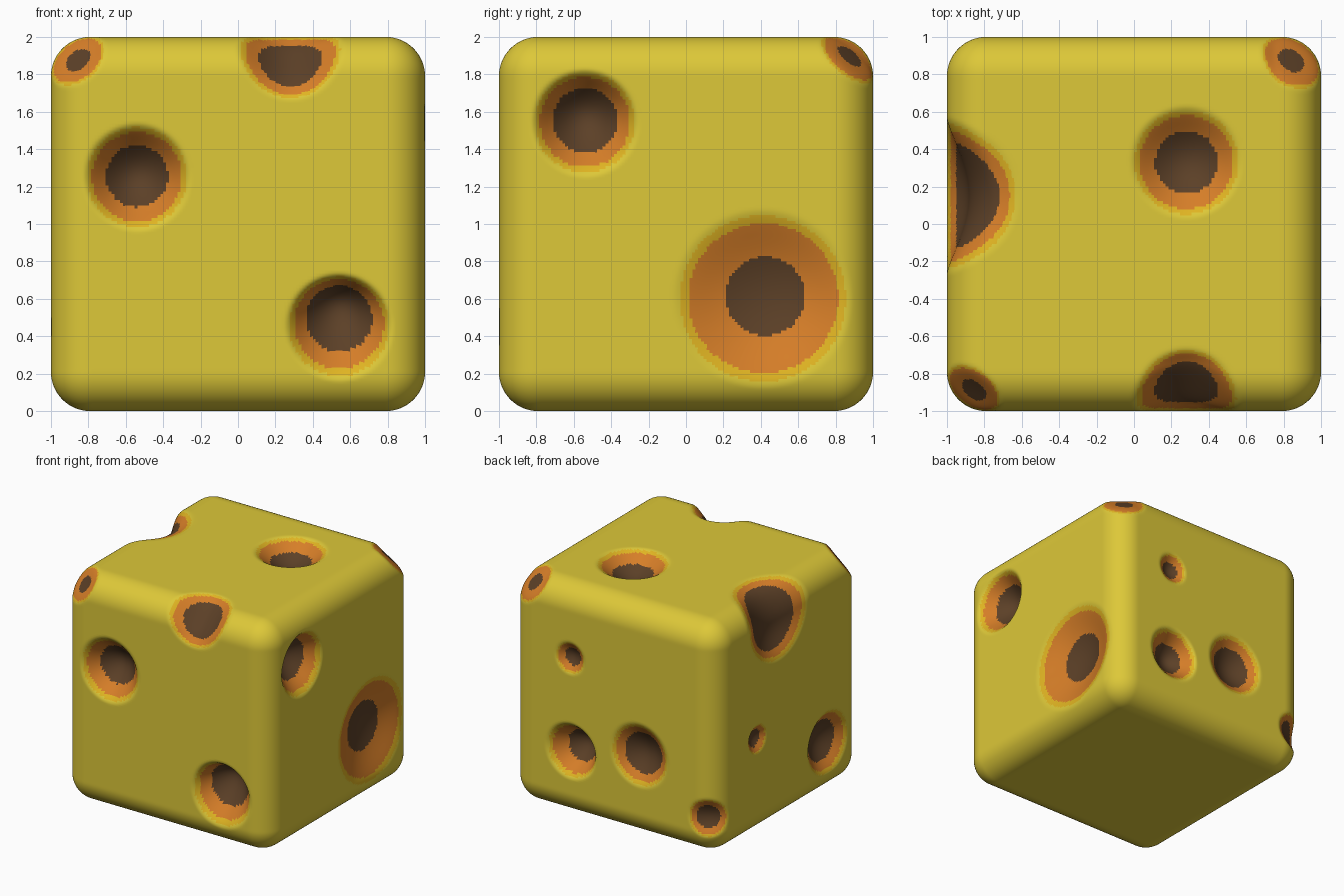
import bpy, bmesh
from mathutils import Vector

if "Cube" in bpy.data.objects:
    bpy.data.objects.remove(bpy.data.objects["Cube"])

R_EDGE = 0.21          # edge rounding radius
CUTS = 129             # grid density per side


def material(name, rgb255):
    def lin(c):
        c /= 255
        return c / 12.92 if c < 0.04045 else ((c + 0.055) / 1.055) ** 2.4
    m = bpy.data.materials.new(name)
    m.diffuse_color = (*[lin(c) for c in rgb255], 1)
    m.use_nodes = True
    m.node_tree.nodes["Principled BSDF"].inputs["Base Color"].default_value = m.diffuse_color
    return m


# craters: centre, rim radius, dark fraction, push vector (inward direction * depth)
CRATERS = [
    # front face
    ((-0.54, -1.0, 1.25), 0.24, 0.69, (0.0, 0.21, 0.01)),
    ((0.54, -1.0, 0.45), 0.24, 0.74, (0.0, 0.23, 0.09)),
    # right face
    ((1.0, -0.54, 1.54), 0.24, 0.72, (-0.22, 0.0, 0.03)),
    ((1.0, 0.41, 0.60), 0.40, 0.53, (-0.13, 0.02, 0.02)),
    # top face
    ((0.28, 0.33, 2.0), 0.25, 0.67, (0.0, 0.0, -0.15)),
    # back face
    ((0.42, 1.0, 1.39), 0.12, 0.64, (0.0, -0.07, 0.0)),
    ((0.41, 1.0, 0.58), 0.205, 0.66, (-0.05, -0.20, 0.03)),
    ((-0.25, 1.0, 0.72), 0.235, 0.76, (0.0, -0.13, 0.0)),
    # left face
    ((-1.0, 0.44, 0.85), 0.11, 0.68, (0.06, 0.0, 0.0)),
    ((-1.0, -0.53, 0.45), 0.24, 0.74, (0.14, 0.0, 0.0)),
    # edges
    ((0.28, -0.94, 1.94), 0.24, 0.70, (0.0, 0.09, -0.09)),
    ((-0.99, 0.15, 1.83), 0.35, 0.80, (0.12, 0.0, -0.09)),
    ((-0.89, 0.97, 0.33), 0.145, 0.68, (0.03, -0.06, 0.0)),
    # corners
    ((-0.88, -0.91, 1.90), 0.15, 0.50, (0.04, 0.04, -0.04)),
    ((0.86, 0.89, 1.91), 0.16, 0.50, (-0.04, -0.04, -0.04)),
]
CRATERS = [(Vector(c), r, f, Vector(v)) for c, r, f, v in CRATERS]
REACH = 1.2            # soft rim reaches a little beyond the coloured ring


def rounded(p):
    lim = 1 - R_EDGE
    q = Vector([max(-lim, min(lim, c)) for c in p])
    return q + (p - q).normalized() * R_EDGE + Vector((0, 0, 1))


# dense rounded block
bm = bmesh.new()
bmesh.ops.create_cube(bm, size=2)
bmesh.ops.subdivide_edges(bm, edges=bm.edges[:], cuts=CUTS, use_grid_fill=True)
for v in bm.verts:
    v.co = rounded(v.co)

# colour rings by distance from each crater centre
for f in bm.faces:
    f.smooth = True
    p = f.calc_center_median()
    for c, r, dark, push in CRATERS:
        t = (p - c).length / r
        if t < 1.11:
            f.material_index = 3 if t < dark else 2 if t < 1 else 1
            break

# sink the craters
for v in bm.verts:
    p = v.co.copy()
    for c, r, dark, push in CRATERS:
        t = (p - c).length / (r * REACH)
        if t < 1:
            v.co += push * (1 - t * t) ** 1.5

mesh = bpy.data.meshes.new("cratered_block")
bm.to_mesh(mesh)
bm.free()
for m in (material("yellow", (221, 200, 56)), material("gold_rim", (224, 180, 34)),
          material("orange_wall", (214, 126, 40)), material("brown_floor", (92, 64, 39))):
    mesh.materials.append(m)
block = bpy.data.objects.new("cratered_block", mesh)
bpy.context.collection.objects.link(block)
